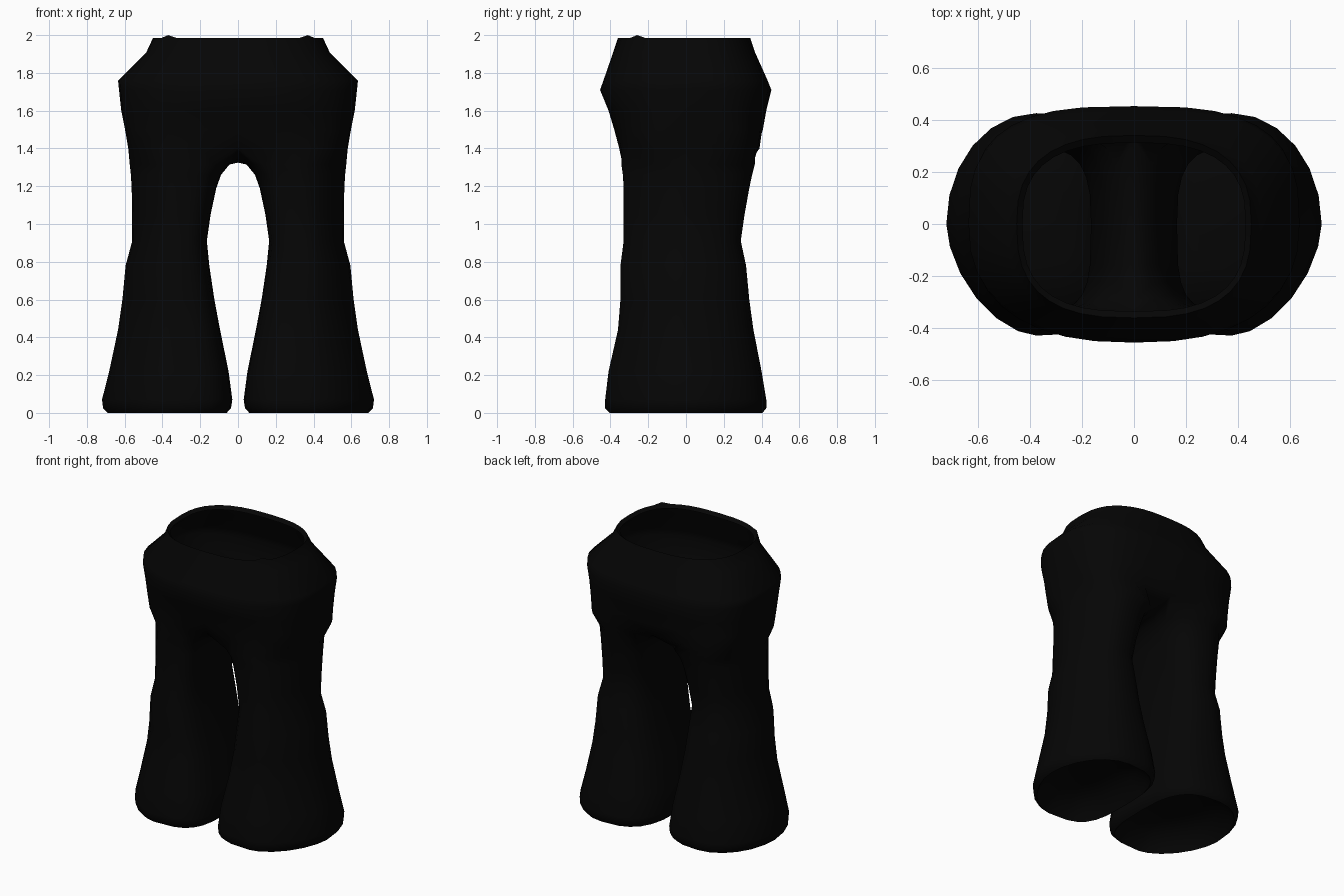
import bpy, bmesh, math

if "Cube" in bpy.data.objects:
    bpy.data.objects.remove(bpy.data.objects["Cube"])

OUTER, INNER = 18, 6          # segments on the outside and the inner thigh

# torso rings: height, half width, front depth, back depth, front and back squareness
TORSO = [
    (1.965, 0.428, 0.335, 0.312, 2.8, 2.7),   # thin turned-in waist edge
    (1.985, 0.45, 0.36, 0.34, 2.7, 2.6),
    (1.91, 0.485, 0.385, 0.365, 2.5, 2.7),
    (1.76, 0.635, 0.437, 0.432, 2.45, 3.0),
    (1.71, 0.630, 0.455, 0.452, 2.45, 3.0),
    (1.60, 0.618, 0.41, 0.425, 2.6, 3.1),
    (1.50, 0.598, 0.38, 0.407, 2.9, 3.5),
    (1.40, 0.581, 0.357, 0.392, 3.1, 4.0),
]
WAIST_RIM = 1
# leg rings: height, inner x, outer x, front depth, back depth
LEG = [
    (1.315, 0.045, 0.573, 0.342, 0.364),
    (1.26, 0.09, 0.567, 0.334, 0.35),
    (1.19, 0.115, 0.563, 0.33, 0.335),
    (1.05, 0.145, 0.560, 0.33, 0.31),
    (0.91, 0.165, 0.560, 0.33, 0.29),
    (0.78, 0.152, 0.595, 0.347, 0.318),
    (0.60, 0.125, 0.612, 0.347, 0.335),
    (0.44, 0.095, 0.635, 0.36, 0.357),
    (0.22, 0.05, 0.682, 0.41, 0.40),
    (0.07, 0.03, 0.72, 0.428, 0.425),
    (0.025, 0.037, 0.714, 0.428, 0.425),
    (0.005, 0.06, 0.69, 0.405, 0.405),
    (0.03, 0.08, 0.67, 0.385, 0.385),   # hem turned up inside
    (0.10, 0.13, 0.61, 0.32, 0.32),
    (0.14, 0.24, 0.50, 0.18, 0.18),
]


def super_point(a, rx, yf, yb, nf, nb):
    """Point on a rounded oval; a = -90 deg is the front."""
    c, s = math.cos(a), math.sin(a)
    n = nb if s > 0 else nf
    x = math.copysign(abs(c) ** (2 / n), c) * rx
    y = math.copysign(abs(s) ** (2 / n), s) * (yb if s > 0 else yf)
    return x, y


bm = bmesh.new()


def bridge(a, b, closed):
    n = len(a)
    for i in range(n if closed else n - 1):
        j = (i + 1) % n
        bm.faces.new((a[i], a[j], b[j], b[i]))


# torso half, from front centre round the side to back centre
prev = None
for k, (z, rx, yf, yb, nf, nb) in enumerate(TORSO):
    ring = []
    for i in range(OUTER + 1):
        x, y = super_point(math.pi * (i / OUTER - 0.5), rx, yf, yb, nf, nb)
        if i in (0, OUTER):
            x = 0.0
        bump = 0.015 if k == WAIST_RIM and i == 5 else 0.0
        ring.append(bm.verts.new((x, y, z + bump)))
    if prev:
        bridge(prev, ring, False)
    prev = ring

# crotch saddle closes the last torso ring along the centre plane
front, back = prev[0], prev[-1]
front.co.y *= 0.95
back.co.y *= 0.95
saddle = []
for i in range(1, INNER):
    t = math.cos(math.pi * i / INNER)
    y = t * (back.co.y if t > 0 else -front.co.y)
    saddle.append(bm.verts.new((0, y, 1.325 + 0.075 * t * t)))
prev = prev + saddle

# leg: rounded outside, squarer along the inner thigh
for z, xi, xo, yf, yb in LEG:
    cx, rx = (xi + xo) / 2, (xo - xi) / 2
    ring = []
    for i in range(OUTER + INNER):
        a = math.radians(-135 + 270 * i / OUTER if i <= OUTER
                         else 135 + 90 * (i - OUTER) / INNER)
        nf, nb = (1.7, 2.0) if math.cos(a) > 0 else (3.6, 2.9)
        x, y = super_point(a, rx, yf, yb, nf, nb)
        ring.append(bm.verts.new((cx + x, y, z)))
    bridge(prev, ring, True)
    prev = ring
bm.faces.new(prev)            # recessed leg closure

bmesh.ops.recalc_face_normals(bm, faces=bm.faces)
# make the outside face outward
side = max(bm.faces, key=lambda f: f.calc_center_median().x)
if side.normal.x < 0:
    bmesh.ops.reverse_faces(bm, faces=bm.faces)
# rest the hems on the ground
low = min(v.co.z for v in bm.verts)
for v in bm.verts:
    v.co.z -= low if v.co.z < 0.02 else 0.0

mesh = bpy.data.meshes.new("trousers")
bm.to_mesh(mesh)
bm.free()

fabric = bpy.data.materials.new("black fabric")
fabric.diffuse_color = (0.0016, 0.0016, 0.0016, 1)
fabric.use_nodes = True
fabric.node_tree.nodes["Principled BSDF"].inputs["Base Color"].default_value = fabric.diffuse_color
mesh.materials.append(fabric)

trousers = bpy.data.objects.new("trousers", mesh)
bpy.context.collection.objects.link(trousers)
mirror = trousers.modifiers.new("mirror", 'MIRROR')
mirror.use_axis = (True, False, False)
mirror.use_clip = True
mirror.merge_threshold = 0.002

bpy.context.view_layer.objects.active = trousers
trousers.select_set(True)
bpy.ops.object.shade_smooth_by_angle(angle=math.radians(80))
